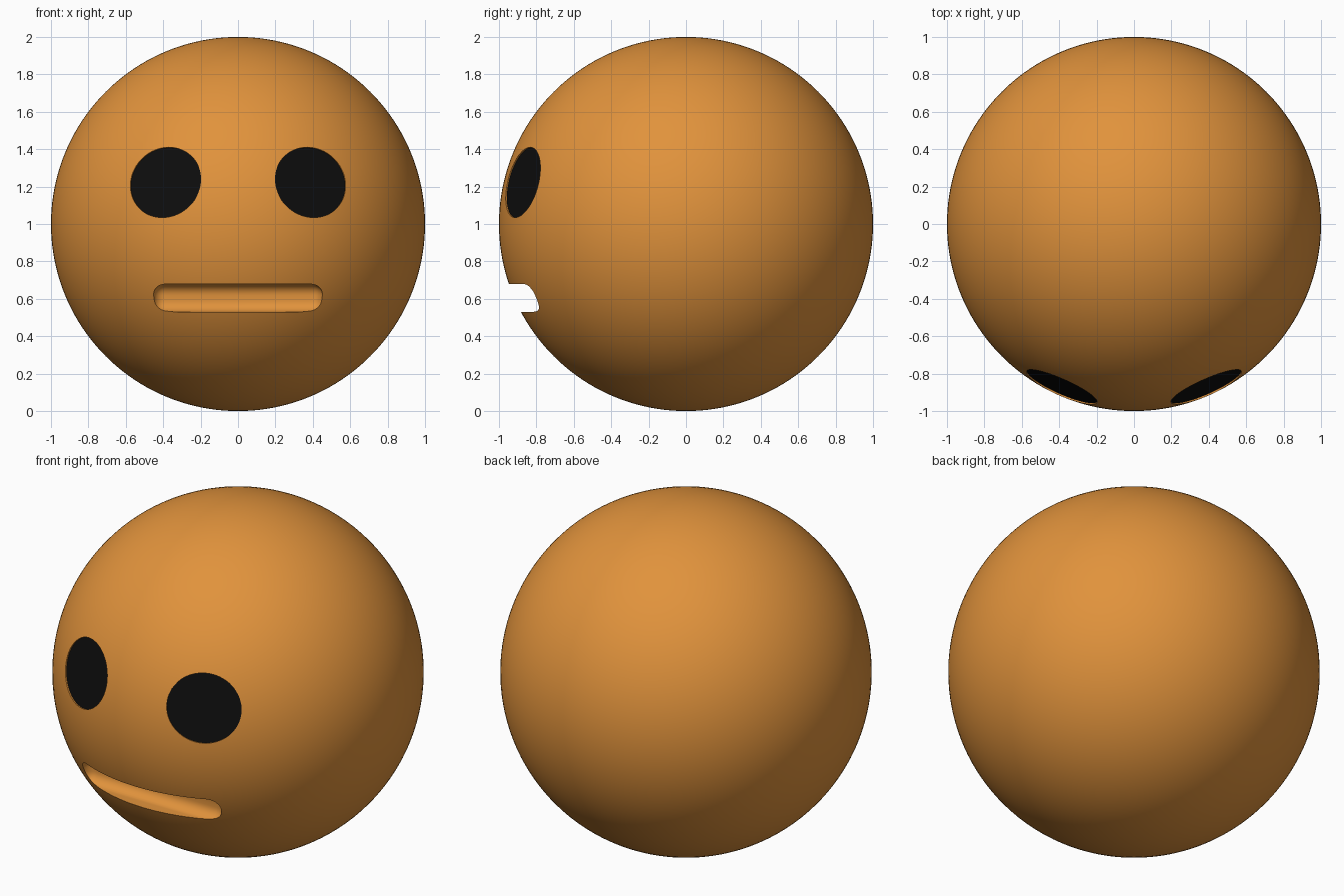
import bpy, bmesh, math
from mathutils import Vector, Matrix

if "Cube" in bpy.data.objects:
    bpy.data.objects.remove(bpy.data.objects["Cube"])

def material(name, rgb):
    m = bpy.data.materials.new(name)
    m.diffuse_color = (*rgb, 1)
    m.use_nodes = True
    m.node_tree.nodes["Principled BSDF"].inputs["Base Color"].default_value = m.diffuse_color
    return m

ORANGE = material("orange", (0.75, 0.29, 0.045))
BLACK = material("black", (0.004, 0.004, 0.004))
CENTRE = Vector((0, 0, 1))
EYE_W, EYE_H, EYE_DEPTH = 0.206, 0.193, 0.97

def make(name, bm, mat):
    bmesh.ops.recalc_face_normals(bm, faces=bm.faces)
    me = bpy.data.meshes.new(name)
    bm.to_mesh(me)
    bm.free()
    me.materials.append(mat)
    ob = bpy.data.objects.new(name, me)
    bpy.context.collection.objects.link(ob)
    return ob

def eye_frame(side):
    """Local z points out of the ball, local x runs sideways."""
    z = Vector((side * 0.3835, -0.8635, 0.22)).normalized()
    x = Vector((0, 0, 1)).cross(z).normalized()
    rot = Matrix((x, z.cross(x), z)).transposed().to_4x4()
    return Matrix.Translation(CENTRE) @ rot

# Ball
bm = bmesh.new()
bmesh.ops.create_uvsphere(bm, u_segments=160, v_segments=80, radius=1)
bmesh.ops.translate(bm, verts=bm.verts, vec=CENTRE)
ball = make("ball", bm, ORANGE)

cutters = []
# Eye recesses and eye plates
for side, label in ((-1, "left"), (1, "right")):
    frame = eye_frame(side)
    bm = bmesh.new()
    bmesh.ops.create_cone(bm, cap_ends=True, segments=64, radius1=1, radius2=1, depth=0.2)
    size = Matrix.Diagonal((EYE_W, EYE_H, 1, 1))
    bm.transform(frame @ Matrix.Translation((0, 0, EYE_DEPTH + 0.1)) @ size)
    cutters.append(make(label + "_eye_cutter", bm, ORANGE))

    bm = bmesh.new()
    bmesh.ops.create_cone(bm, cap_ends=True, segments=64, radius1=1, radius2=1, depth=0.004)
    bm.transform(frame @ Matrix.Translation((0, 0, EYE_DEPTH)) @ size)
    make(label + "_eye", bm, BLACK)

# Mouth slot: rounded box
bm = bmesh.new()
bmesh.ops.create_cube(bm, size=1)
bm.transform(Matrix.Translation((0, -0.98, 0.604)) @ Matrix.Diagonal((0.906, 0.44, 0.148, 1)))
bmesh.ops.bevel(bm, geom=bm.edges[:], offset=0.06, segments=8, profile=0.5, affect='EDGES')
cutters.append(make("mouth_cutter", bm, ORANGE))

# Cut the face into the ball
bpy.context.view_layer.objects.active = ball
ball.select_set(True)
for c in cutters:
    mod = ball.modifiers.new("cut", 'BOOLEAN')
    mod.operation = 'DIFFERENCE'
    mod.solver = 'EXACT'
    mod.object = c
    bpy.ops.object.modifier_apply(modifier=mod.name)
for c in cutters:
    bpy.data.objects.remove(c, do_unlink=True)
bpy.ops.object.shade_smooth_by_angle(angle=math.radians(30))
